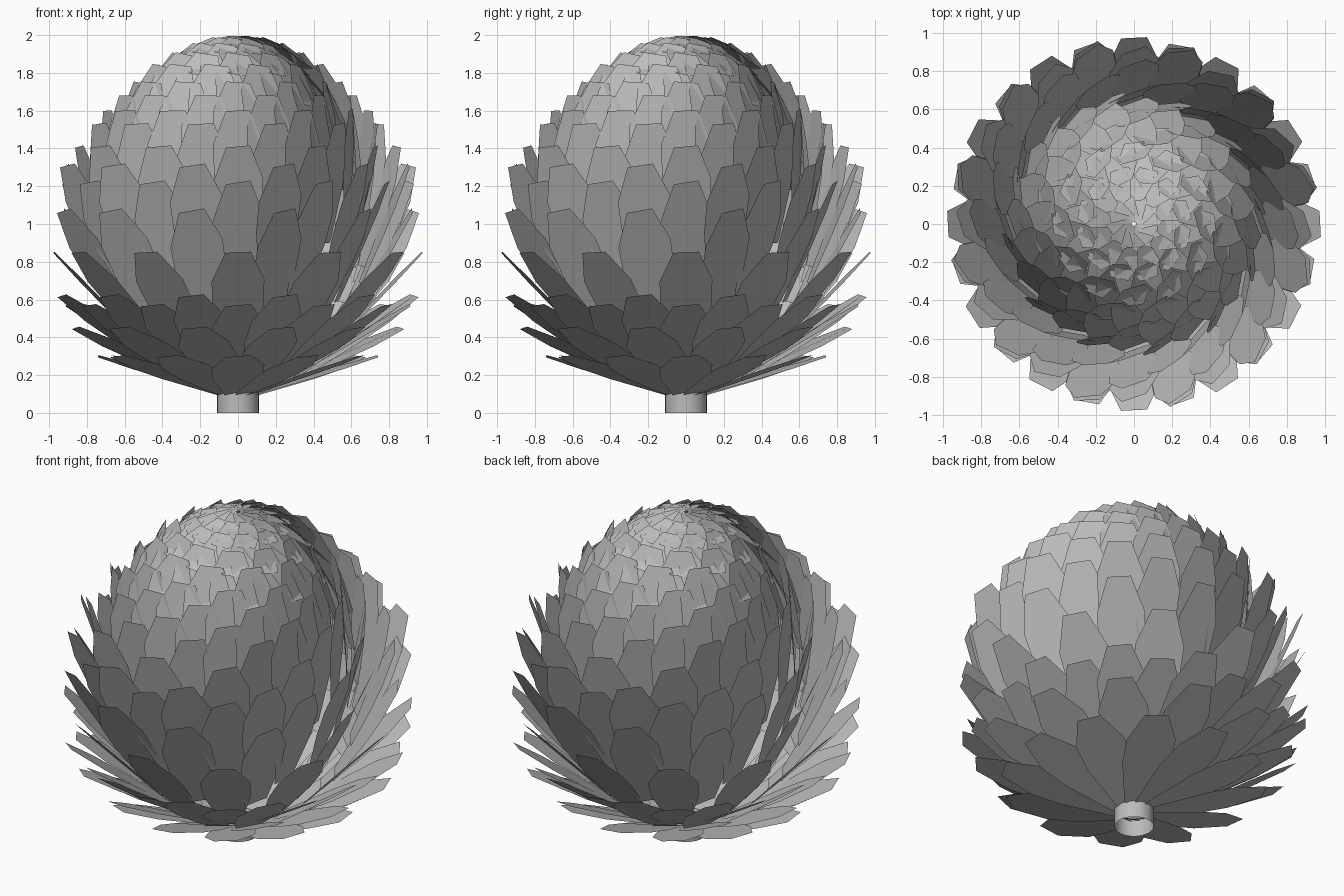
import bpy, bmesh, math
from mathutils import Matrix, Vector

cube = bpy.data.objects.get("Cube")
if cube:
    bpy.data.objects.remove(cube, do_unlink=True)

LEAVES = 12                  # leaves in every ring
STAGGER = 180 / LEAVES       # every other ring is turned by half a leaf

metal = bpy.data.materials.new("brushed_grey")
metal.use_nodes = True
grey = (0.5, 0.5, 0.5, 1)
metal.diffuse_color = grey
metal.node_tree.nodes["Principled BSDF"].inputs["Base Color"].default_value = grey


def add_object(name, bm):
    mesh = bpy.data.meshes.new(name)
    bm.to_mesh(mesh)
    bm.free()
    mesh.materials.append(metal)
    obj = bpy.data.objects.new(name, mesh)
    bpy.context.collection.objects.link(obj)
    return obj


# Half outline of a leaf: share of the length, half width
OUTLINE = [(0, 0.07), (0.45, 0.135), (0.72, 0.14), (1, 0.068)]


def leaf_ring(name, tip_r, tip_z, pitch, roll, length, width, turn):
    """Ring of flat leaves, placed by their tips, leaning by pitch and rolled on their axis."""
    bm = bmesh.new()
    p, r = math.radians(pitch), math.radians(roll)
    tip = Vector((tip_r, 0, tip_z))
    along = Vector((math.cos(p), 0, math.sin(p)))
    outward = Vector((math.sin(p), 0, -math.cos(p)))
    across = Vector((0, math.cos(r), 0)) - outward * math.sin(r)
    sides = OUTLINE + [(t, -w) for t, w in reversed(OUTLINE)]
    for i in range(LEAVES):
        spin = Matrix.Rotation(math.radians(turn + i * 360 / LEAVES), 3, "Z")
        pts = [tip - along * length * (1 - t) + across * w * width for t, w in sides]
        bm.faces.new([bm.verts.new(spin @ v) for v in pts])
    return add_object(name, bm)


# Rings from bottom to top: tip radius, tip height, pitch, roll, length, width scale
RINGS = [
    (0.74, 0.30, 17, 5, 0.68, 1.0),
    (0.89, 0.45, 24, 6, 0.74, 1.0),
    (0.91, 0.57, 31, 6, 0.74, 1.0),
    (0.965, 0.62, 34, 8, 0.76, 1.0),
    (0.975, 0.85, 46, 4, 0.74, 1.0),
    (0.955, 1.07, 58, 20, 0.72, 1.0),
    (0.91, 1.22, 64, 20, 0.70, 1.0),
    (0.935, 1.31, 67, 22, 0.68, 1.0),
    (0.84, 1.41, 74, 20, 0.66, 1.0),
    (0.76, 1.53, 80, 20, 0.64, 1.0),
    (0.69, 1.60, 87, 20, 0.62, 1.0),
    (0.61, 1.68, 94, 20, 0.60, 1.0),
    (0.53, 1.75, 101, 20, 0.58, 1.0),
    (0.43, 1.84, 111, 20, 0.56, 0.95),
    (0.33, 1.90, 120, 18, 0.52, 0.9),
    (0.22, 1.95, 133, 15, 0.44, 0.8),
    (0.12, 1.98, 148, 12, 0.36, 0.75),
    (0.01, 1.99, 163, 8, 0.30, 0.7),
]
for k, ring in enumerate(RINGS):
    leaf_ring(f"leaf_ring_{k + 1}", *ring, k % 2 * STAGGER)

# Open collar under the leaves
bm = bmesh.new()
bmesh.ops.create_cone(bm, cap_ends=False, segments=32, radius1=0.11, radius2=0.11,
                      depth=0.11, matrix=Matrix.Translation((0, 0, 0.055)))
for f in bm.faces:
    f.smooth = True
add_object("collar", bm)
